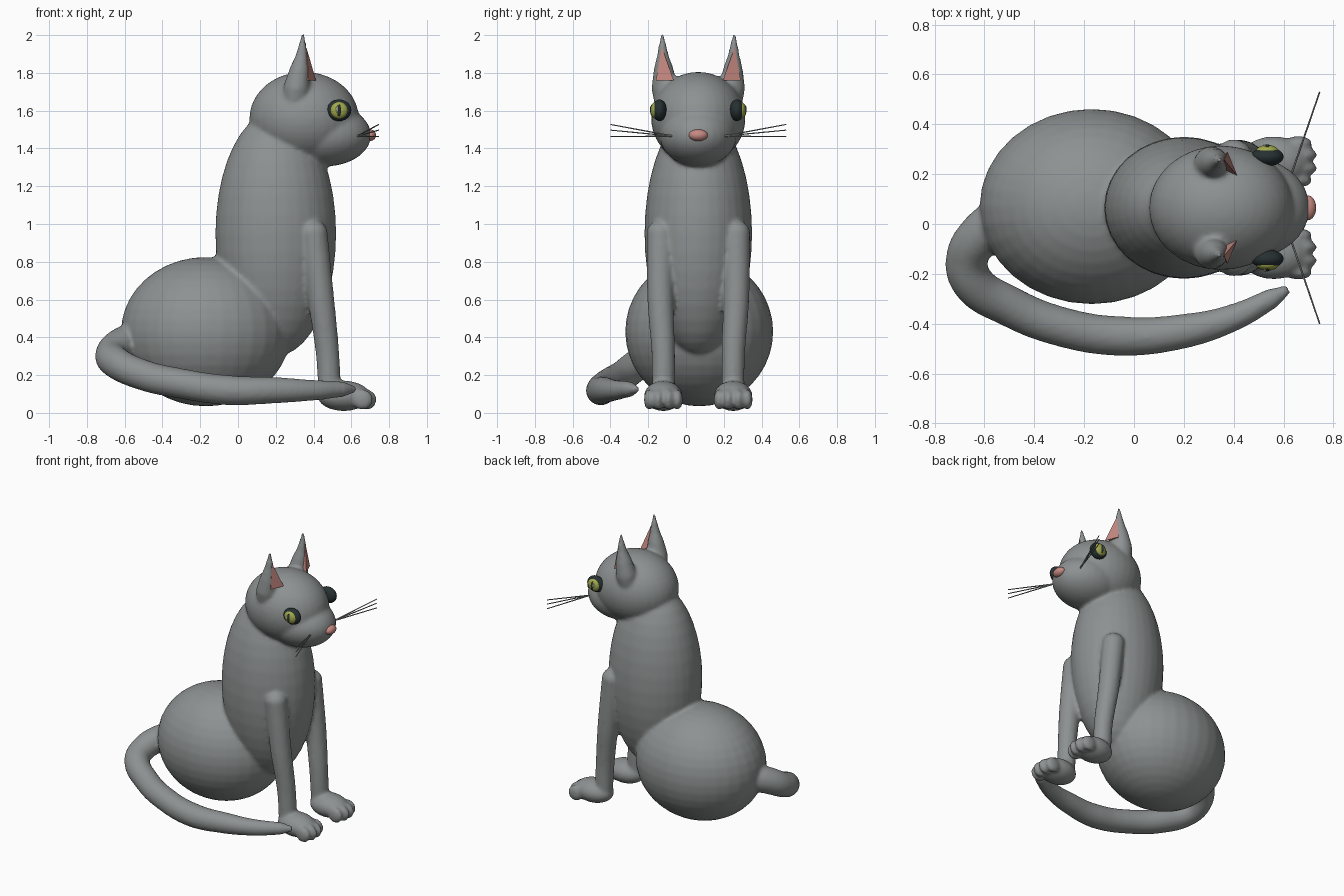
import bpy
from mathutils import Vector

if "Cube" in bpy.data.objects:
    bpy.data.objects.remove(bpy.data.objects["Cube"], do_unlink=True)

MID = 0.065  # y of the symmetry plane


def material(name, rgb):
    m = bpy.data.materials.new(name)
    m.use_nodes = True
    m.diffuse_color = (*rgb, 1)
    bsdf = m.node_tree.nodes["Principled BSDF"]
    bsdf.inputs["Base Color"].default_value = (*rgb, 1)
    bsdf.inputs["Roughness"].default_value = 0.6
    return m


FUR = material("grey fur", (0.27, 0.285, 0.285))
PINK = material("pink skin", (0.56, 0.25, 0.22))
DARK = material("eye black", (0.02, 0.03, 0.032))
GREEN = material("iris green", (0.36, 0.4, 0.07))
PALE = material("eye glint", (0.62, 0.65, 0.45))
WHISKER = material("whisker grey", (0.24, 0.25, 0.25))


def finish(ob, name, mat):
    ob.name = name
    ob.data.materials.clear()
    ob.data.materials.append(mat)
    return ob


def ball(name, loc, radii, mat=FUR):
    bpy.ops.mesh.primitive_uv_sphere_add(segments=32, ring_count=20, location=loc)
    ob = bpy.context.object
    ob.scale = radii
    bpy.ops.object.transform_apply(location=True, rotation=False, scale=True)
    bpy.ops.object.shade_smooth()
    return finish(ob, name, mat)


def tube(name, points, mat=FUR, sides=6):
    """Round tube through (x, y, z, radius) points."""
    cu = bpy.data.curves.new(name, 'CURVE')
    cu.dimensions = '3D'
    cu.bevel_depth = 1
    cu.bevel_resolution = sides
    cu.use_fill_caps = True
    sp = cu.splines.new('BEZIER')
    sp.bezier_points.add(len(points) - 1)
    for bp, (x, y, z, r) in zip(sp.bezier_points, points):
        bp.co = (x, y, z)
        bp.radius = r
        bp.handle_left_type = bp.handle_right_type = 'AUTO'
    ob = bpy.data.objects.new(name, cu)
    bpy.context.collection.objects.link(ob)
    bpy.ops.object.select_all(action='DESELECT')
    ob.select_set(True)
    bpy.context.view_layer.objects.active = ob
    bpy.ops.object.convert(target='MESH')
    ob = bpy.context.object
    bpy.ops.object.shade_smooth()
    return finish(ob, name, mat)


# Body masses
body = ball("cat_body", (-0.17, MID + 0.005, 0.43), (0.45, 0.392, 0.395))
parts = [
    body,
    ball("torso", (0.2, MID, 0.95), (0.32, 0.285, 0.65)),
    ball("skull", (0.35, MID, 1.56), (0.29, 0.25, 0.245)),
    ball("muzzle", (0.46, MID, 1.47), (0.245, 0.205, 0.165)),
]

# Tail sweeping round the right side
parts.append(tube("tail", [
    (-0.48, 0.05, 0.4, 0.1), (-0.62, -0.05, 0.36, 0.09),
    (-0.67, -0.14, 0.31, 0.085), (-0.65, -0.23, 0.27, 0.085),
    (-0.5, -0.33, 0.2, 0.082), (-0.3, -0.41, 0.155, 0.08),
    (-0.05, -0.45, 0.12, 0.08), (0.2, -0.43, 0.12, 0.07),
    (0.4, -0.375, 0.12, 0.055), (0.55, -0.3, 0.125, 0.042),
    (0.62, -0.26, 0.125, 0.018)]))

for side, s in (("left", 1), ("right", -1)):
    def at(off):
        return MID + s * off

    # Front leg, paw and toes
    parts.append(tube("leg", [
        (0.4, at(0.2), 0.95, 0.075), (0.44, at(0.2), 0.6, 0.07),
        (0.475, at(0.185), 0.3, 0.062), (0.485, at(0.185), 0.1, 0.06)]))
    parts.append(ball("shoulder", (0.4, at(0.2), 0.95), (0.075, 0.075, 0.07)))
    parts.append(ball("paw", (0.56, at(0.185), 0.09), (0.14, 0.102, 0.08)))
    for off, x in ((-0.075, 0.66), (-0.027, 0.68), (0.027, 0.68), (0.075, 0.66)):
        parts.append(ball("toe", (x, at(0.185 + off), 0.07), (0.055, 0.028, 0.055)))

    # Ear
    parts.append(tube("ear", [
        (0.3, at(0.17), 1.64, 0.062), (0.31, at(0.178), 1.72, 0.07),
        (0.325, at(0.183), 1.81, 0.055), (0.337, at(0.188), 1.9, 0.03),
        (0.345, at(0.19), 2.005, 0.009)]))

    # Pink inner ear: a wedge set into the front of the ear
    me = bpy.data.meshes.new("inner_ear")
    pts = [(0.362, at(0.192), 1.935), (0.375, at(0.225), 1.76),
           (0.413, at(0.13), 1.76), (0.325, at(0.17), 1.77)]
    faces = [(0, 1, 2), (0, 3, 1), (0, 2, 3), (1, 3, 2)]
    me.from_pydata(pts, [], [f if s < 0 else f[::-1] for f in faces])
    inner = bpy.data.objects.new("inner_ear", me)
    bpy.context.collection.objects.link(inner)
    finish(inner, side + "_inner_ear", PINK)

    # Eye: dark lid, iris, slit pupil and glint
    ball(side + "_eye", (0.535, at(0.205), 1.602), (0.065, 0.038, 0.057), DARK)
    ball(side + "_iris", (0.535, at(0.226), 1.602), (0.046, 0.026, 0.044), GREEN)
    ball(side + "_pupil", (0.535, at(0.244), 1.602), (0.013, 0.011, 0.031), DARK)
    ball(side + "_glint", (0.525, at(0.25), 1.608), (0.006, 0.006, 0.018), PALE)

    # Whiskers
    for i, z in enumerate((1.527, 1.497, 1.463)):
        a, b = Vector((0.63, at(0.13), 1.465)), Vector((0.745, at(0.465), z))
        tube(f"{side}_whisker_{i + 1}", [(*a, 0.004), (*b, 0.003)], WHISKER, 1)

# Nose
ball("nose", (0.697, MID, 1.47), (0.034, 0.05, 0.031), PINK)

# Fuse all furry parts into one smooth skin
bpy.ops.object.select_all(action='DESELECT')
for p in parts:
    p.select_set(True)
bpy.context.view_layer.objects.active = body
bpy.ops.object.join()
remesh = body.modifiers.new("fuse", 'REMESH')
remesh.mode = 'VOXEL'
remesh.voxel_size = 0.012
remesh.use_smooth_shade = True
soften = body.modifiers.new("soften", 'SMOOTH')
soften.factor = 0.5
soften.iterations = 6
for m in (remesh.name, soften.name):
    bpy.ops.object.modifier_apply(modifier=m)
bpy.ops.object.shade_smooth()
finish(body, "cat_body", FUR)
